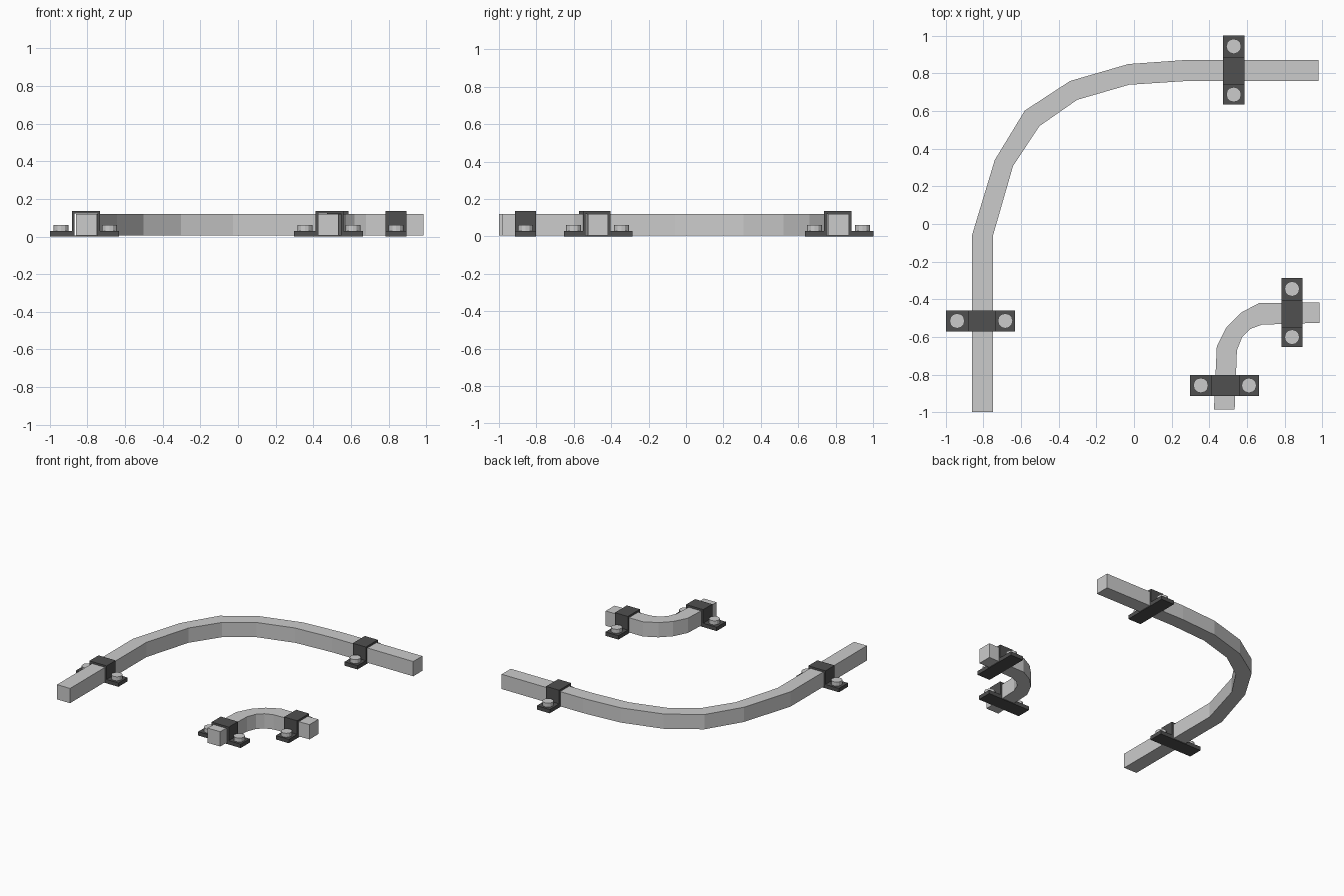
import bpy, bmesh
from math import radians
from mathutils import Matrix, Vector

if "Cube" in bpy.data.objects:
    bpy.data.objects.remove(bpy.data.objects["Cube"])

dark = bpy.data.materials.new("dark_metal")
dark.diffuse_color = (0.08, 0.08, 0.08, 1)
dark.use_nodes = True
dark.node_tree.nodes["Principled BSDF"].inputs["Base Color"].default_value = dark.diffuse_color


def finish(name, bm, mat=None, matrix=None):
    bmesh.ops.recalc_face_normals(bm, faces=bm.faces)
    mesh = bpy.data.meshes.new(name)
    bm.to_mesh(mesh)
    bm.free()
    obj = bpy.data.objects.new(name, mesh)
    bpy.context.collection.objects.link(obj)
    if mat:
        mesh.materials.append(mat)
    if matrix:
        obj.matrix_world = matrix
    return obj


def bent_bar(name, outer, inner, z0=0.005, z1=0.12):
    """Square bar following matching outer and inner plan outlines."""
    bm = bmesh.new()
    rings = []
    for a, b in zip(outer, inner):
        corners = [(*a, z0), (*b, z0), (*b, z1), (*a, z1)]
        rings.append([bm.verts.new(c) for c in corners])
    for r, s in zip(rings, rings[1:]):
        for i in range(4):
            j = (i + 1) % 4
            bm.faces.new((r[i], r[j], s[j], s[i]))
    bm.faces.new(rings[0])
    bm.faces.new(rings[-1])
    finish(name, bm)


def clamp(name, x, y, angle):
    """Hat-shaped saddle clamp with base strip and two bolts."""
    m = Matrix.Translation((x, y, 0)) @ Matrix.Rotation(radians(angle), 4, 'Z')
    w = 0.056
    # saddle strap
    hat = [(-0.176, 0), (-0.06, 0), (-0.06, 0.121), (0.06, 0.121), (0.06, 0),
           (0.19, 0), (0.19, 0.03), (0.074, 0.03), (0.074, 0.136),
           (-0.074, 0.136), (-0.074, 0.03), (-0.176, 0.03)]
    bm = bmesh.new()
    face = bm.faces.new([bm.verts.new((u, -w, z)) for u, z in hat])
    ext = bmesh.ops.extrude_face_region(bm, geom=[face])
    bmesh.ops.translate(bm, vec=Vector((0, 2 * w, 0)),
                        verts=[v for v in ext['geom'] if isinstance(v, bmesh.types.BMVert)])
    finish(name + "_strap", bm, dark, m)
    # base strip under the bar
    bm = bmesh.new()
    bmesh.ops.create_cube(bm, size=1, matrix=Matrix.Translation((0, 0, 0.0025))
                          @ Matrix.Diagonal((0.12, 2 * w, 0.005, 1)))
    finish(name + "_base", bm, dark, m)
    # bolt heads
    for i, u in enumerate((-0.124, 0.132)):
        bm = bmesh.new()
        bmesh.ops.create_cone(bm, cap_ends=True, segments=12, radius1=0.04, radius2=0.04,
                              depth=0.032, matrix=Matrix.Translation((u, 0, 0.045)))
        finish(f"{name}_bolt_{i + 1}", bm, None, m)


# large bent bar
bent_bar("large_bar",
         [(-0.861, -1), (-0.861, -0.06), (-0.74, 0.34), (-0.58, 0.603), (-0.34, 0.76),
          (-0.03, 0.85), (0.28, 0.872), (0.98, 0.872)],
         [(-0.749, -1), (-0.749, -0.06), (-0.643, 0.308), (-0.503, 0.52), (-0.302, 0.66),
          (-0.026, 0.74), (0.28, 0.76), (0.98, 0.76)])

# small bent bar
bent_bar("small_bar",
         [(0.425, -0.985), (0.44, -0.65), (0.493, -0.546), (0.567, -0.472), (0.665, -0.42),
          (0.985, -0.417)],
         [(0.535, -0.985), (0.547, -0.67), (0.575, -0.6), (0.62, -0.557), (0.68, -0.535),
          (0.985, -0.525)])

# clamps, longer foot toward the outside of the bend
clamp("large_clamp_front", -0.808, -0.515, 180)
clamp("large_clamp_back", 0.53, 0.812, 90)
clamp("small_clamp_front", 0.487, -0.858, 180)
clamp("small_clamp_back", 0.84, -0.477, 90)
